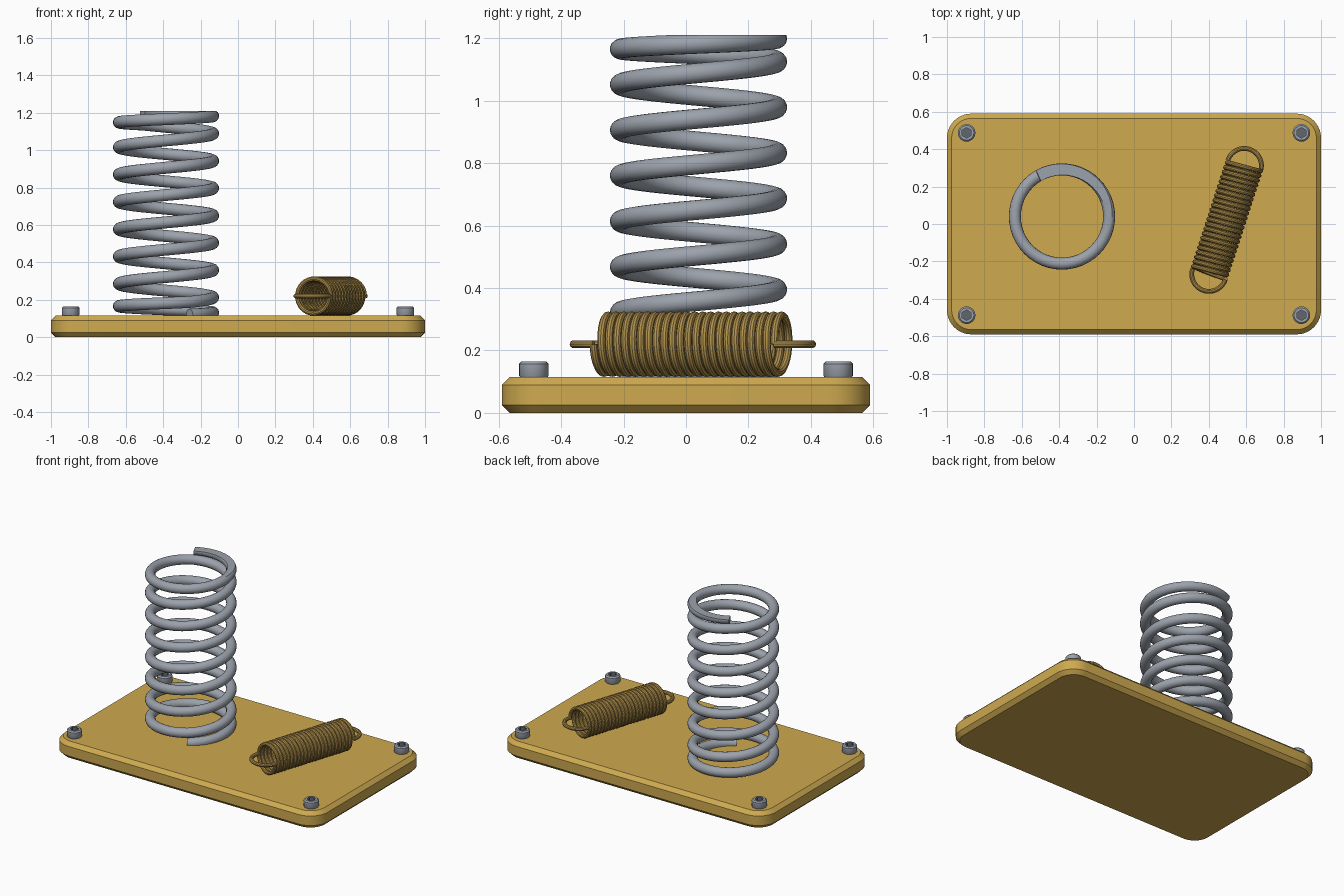
import bpy, bmesh
from math import pi, sin, cos, radians
from mathutils import Vector

old = bpy.data.objects.get("Cube")
if old:
    bpy.data.objects.remove(old)


def material(name, rgb):
    m = bpy.data.materials.new(name)
    m.use_nodes = True
    m.diffuse_color = (*rgb, 1)
    m.node_tree.nodes["Principled BSDF"].inputs["Base Color"].default_value = (*rgb, 1)
    return m


GOLD = material("golden plate", (0.62, 0.40, 0.08))
BRASS = material("dark brass wire", (0.44, 0.28, 0.07))
STEEL = material("grey steel", (0.33, 0.36, 0.41))
DARK = material("dark socket", (0.12, 0.13, 0.15))


def smooth(obj):
    bpy.ops.object.select_all(action='DESELECT')
    obj.select_set(True)
    bpy.context.view_layer.objects.active = obj
    bpy.ops.object.shade_smooth_by_angle(angle=radians(35))


def loft(name, rings, mats, dark_from=None, location=(0, 0, 0)):
    """Skin a stack of equal-length rings and cap both ends."""
    bm = bmesh.new()
    loops = [[bm.verts.new(p) for p in ring] for ring in rings]
    n = len(loops[0])
    for i, (a, b) in enumerate(zip(loops, loops[1:])):
        for k in range(n):
            f = bm.faces.new((a[k], a[(k + 1) % n], b[(k + 1) % n], b[k]))
            f.material_index = int(dark_from is not None and i >= dark_from)
    bm.faces.new(loops[0][::-1])
    bm.faces.new(loops[-1]).material_index = int(dark_from is not None)
    bmesh.ops.recalc_face_normals(bm, faces=bm.faces)
    mesh = bpy.data.meshes.new(name)
    bm.to_mesh(mesh)
    bm.free()
    for m in mats:
        mesh.materials.append(m)
    obj = bpy.data.objects.new(name, mesh)
    obj.location = location
    bpy.context.collection.objects.link(obj)
    smooth(obj)
    return obj


def wire(name, points, radius, mat, resolution):
    """Round wire along a path, turned into a mesh."""
    curve = bpy.data.curves.new(name, 'CURVE')
    curve.dimensions = '3D'
    curve.bevel_depth = radius
    curve.bevel_resolution = resolution
    curve.use_fill_caps = True
    spline = curve.splines.new('POLY')
    spline.points.add(len(points) - 1)
    for sp, p in zip(spline.points, points):
        sp.co = (*p, 1)
    curve.materials.append(mat)
    obj = bpy.data.objects.new(name, curve)
    bpy.context.collection.objects.link(obj)
    bpy.ops.object.select_all(action='DESELECT')
    obj.select_set(True)
    bpy.context.view_layer.objects.active = obj
    bpy.ops.object.convert(target='MESH')
    obj = bpy.context.view_layer.objects.active
    smooth(obj)
    return obj


# Base plate: rounded rectangle with chamfered rims
TOP = 0.115


def plate_ring(inset, z, corner=0.13, steps=10):
    ring = []
    for q, (sx, sy) in enumerate(((1, 1), (-1, 1), (-1, -1), (1, -1))):
        for s in range(steps + 1):
            a = (q + s / steps) * pi / 2
            r = corner - inset
            ring.append((sx * (1 - corner) + r * cos(a), sy * (0.59 - corner) + r * sin(a), z))
    return ring


C = 0.025
loft("base_plate", [plate_ring(C, 0), plate_ring(0, C), plate_ring(0, TOP - C), plate_ring(C, TOP)], [GOLD])


# Socket head screws in the four corners
def circle(r, z, hexagon=False):
    ring = []
    for k in range(24):
        a = k * pi / 12
        d = r / cos((a + pi / 6) % (pi / 3) - pi / 6) if hexagon else r
        ring.append((d * cos(a), d * sin(a), z))
    return ring


for sx, side in ((1, "left"), (-1, "right")):
    for sy, end in ((-1, "front"), (1, "back")):
        rings = [circle(0.043, -0.002), circle(0.047, 0.004), circle(0.047, 0.042), circle(0.039, 0.05),
                 circle(0.024, 0.05, True), circle(0.024, 0.025, True)]
        loft(f"screw_{end}_{side}", rings, [STEEL, DARK], 4, (sx * 0.895, sy * 0.4875, TOP))

# Compression spring: closed end turns, open middle turns, ground flat ends
TURNS, STEPS, SPRING_TOP = 8.5, 48, 1.21
PITCH, END_PITCH, START = 0.146, 0.068, 0.12


def rise(t):
    ends = min(t, 1) + max(t - (TURNS - 1), 0)
    return START + ends * END_PITCH + min(max(t - 1, 0), TURNS - 2) * PITCH


path = []
for i in range(int(TURNS * STEPS) + 1):
    t = i / STEPS
    a = radians(-60) + 2 * pi * t
    path.append((-0.385 + 0.252 * cos(a), 0.04 + 0.252 * sin(a), rise(t)))
spring = wire("compression_spring", path, 0.032, STEEL, 6)
bm = bmesh.new()
bm.from_mesh(spring.data)
bmesh.ops.remove_doubles(bm, verts=bm.verts, dist=1e-5)
for z, up in ((TOP, -1), (SPRING_TOP, 1)):
    cut = bmesh.ops.bisect_plane(bm, geom=bm.verts[:] + bm.edges[:] + bm.faces[:],
                                 plane_co=(0, 0, z), plane_no=(0, 0, up), clear_outer=True)
    rim = [e for e in cut["geom_cut"] if isinstance(e, bmesh.types.BMEdge)]
    bmesh.ops.triangle_fill(bm, edges=rim, use_beauty=True, normal=(0, 0, up))
bmesh.ops.recalc_face_normals(bm, faces=bm.faces)
bm.to_mesh(spring.data)
bm.free()
smooth(spring)

# Extension spring lying on the plate, with a half-loop hook at each end
TILT, MEAN, HALF, COILS = radians(-18), 0.092, 0.305, 23


def lay(obj):
    obj.location = (0.495, 0.022, TOP + 0.105)
    obj.rotation_euler = (0, 0, TILT)


coil = []
for i in range(COILS * 32 + 1):
    t = i / 32
    a = 2 * pi * t
    coil.append((MEAN * cos(a), -HALF + 2 * HALF * t / COILS, -MEAN * sin(a)))
lay(wire("extension_spring_coil", coil, 0.0128, BRASS, 3))
for s, end in ((-1, "front"), (1, "back")):
    arc = [Vector((MEAN * cos(k * pi / 24), s * (HALF + MEAN * sin(k * pi / 24)), 0)) for k in range(25)]
    lay(wire(f"extension_spring_hook_{end}", arc, 0.0128, BRASS, 3))
